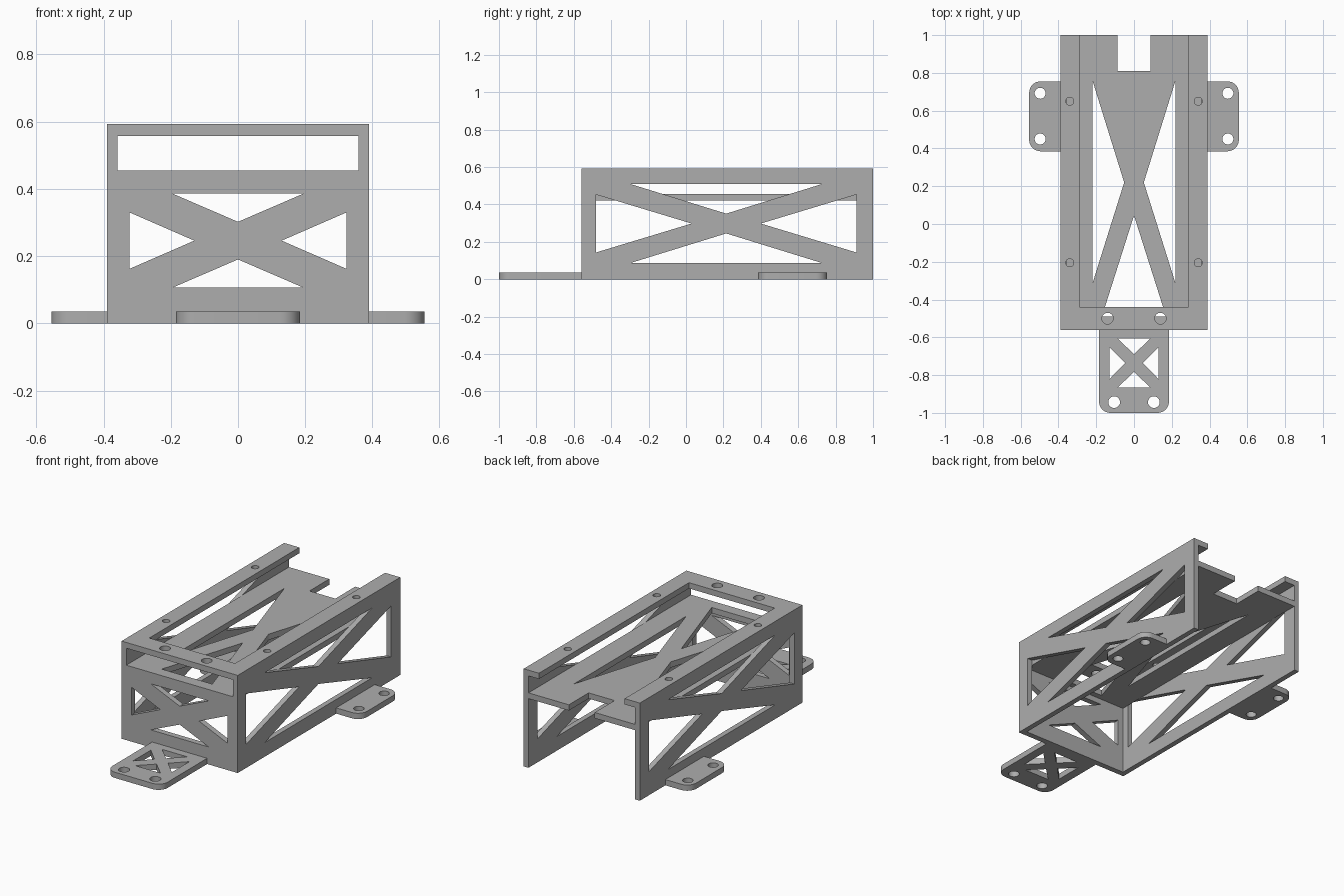
import bpy, bmesh, math
from mathutils import Matrix

if "Cube" in bpy.data.objects:
    bpy.data.objects.remove(bpy.data.objects["Cube"])

T = 0.035                      # sheet thickness
W, IN = 0.39, 0.358            # outer and inner half width
Y0, Y1 = -0.56, 1.0            # front and back ends
SHELF, TOP = 0.42, 0.558       # undersides of shelf and top rim

grey = bpy.data.materials.new("grey")
grey.diffuse_color = (0.42, 0.42, 0.42, 1)
grey.use_nodes = True
grey.node_tree.nodes["Principled BSDF"].inputs["Base Color"].default_value = grey.diffuse_color

# Map a flat profile (u, v) and its thickness direction into the scene
FRAMES = {
    "z": Matrix.Identity(4),
    "x": Matrix(((0, 0, 1, 0), (1, 0, 0, 0), (0, 1, 0, 0), (0, 0, 0, 1))),
    "y": Matrix(((1, 0, 0, 0), (0, 0, -1, 0), (0, 1, 0, 0), (0, 0, 0, 1))),
}


def plate(name, axis, lo, hi, outline, holes=()):
    """Cut a flat sheet with holes, lying between lo and hi along axis."""
    curve = bpy.data.curves.new(name + "_profile", "CURVE")
    curve.dimensions = "2D"
    curve.fill_mode = "BOTH"
    curve.extrude = (hi - lo) / 2
    for loop in [outline, *holes]:
        s = curve.splines.new("POLY")
        s.points.add(len(loop) - 1)
        for p, (u, v) in zip(s.points, loop):
            p.co = (u, v, 0, 1)
        s.use_cyclic_u = True
    helper = bpy.data.objects.new(name + "_profile", curve)
    bpy.context.collection.objects.link(helper)
    deps = bpy.context.evaluated_depsgraph_get()
    mesh = bpy.data.meshes.new_from_object(helper.evaluated_get(deps))
    bpy.data.objects.remove(helper)
    bpy.data.curves.remove(curve)

    mid = (lo + hi) / 2
    bm = bmesh.new()
    bm.from_mesh(mesh)
    bm.transform(FRAMES[axis] @ Matrix.Translation((0, 0, -mid if axis == "y" else mid)))
    bmesh.ops.remove_doubles(bm, verts=bm.verts, dist=1e-5)
    bmesh.ops.recalc_face_normals(bm, faces=bm.faces)
    bm.to_mesh(mesh)
    bm.free()
    mesh.name = name
    mesh.materials.clear()
    mesh.materials.append(grey)
    obj = bpy.data.objects.new(name, mesh)
    bpy.context.collection.objects.link(obj)
    bpy.ops.object.select_all(action="DESELECT")
    obj.select_set(True)
    bpy.context.view_layer.objects.active = obj
    bpy.ops.object.shade_smooth_by_angle(angle=math.radians(30))
    return obj


def rect(u0, v0, u1, v1):
    return [(u0, v0), (u1, v0), (u1, v1), (u0, v1)]


def arc(u, v, r, a0, a1, n):
    return [(u + r * math.cos(math.radians(a0 + (a1 - a0) * i / n)),
             v + r * math.sin(math.radians(a0 + (a1 - a0) * i / n))) for i in range(n + 1)]


def circle(u, v, r):
    return arc(u, v, r, 0, 360, 32)[:-1]


def truss(u, v, side_u, side_v, side_tip, end_u, end_v, end_tip):
    """Four triangles around (u, v) that leave an X-shaped brace."""
    tris = []
    for s in (-1, 1):
        tris.append([(u + s * side_u, v - side_v), (u + s * side_u, v + side_v), (u + s * side_tip, v)])
        tris.append([(u - end_u, v + s * end_v), (u + end_u, v + s * end_v), (u, v + s * end_tip)])
    return tris


def flip(points):
    return [(-u, v) for u, v in points]


# Side walls with cross braces
for side, lo, hi in (("left", -W, -IN), ("right", IN, W)):
    plate(side + "_wall", "x", lo, hi, rect(Y0, 0, Y1, TOP),
          truss(0.215, 0.298, 0.697, 0.155, 0.185, 0.515, 0.212, 0.053))

# Front wall with cross brace, below the shelf
plate("front_wall", "y", Y0, Y0 + T, rect(-IN, 0, IN, SHELF),
      truss(0, 0.246, 0.323, 0.084, 0.13, 0.195, 0.14, 0.056))

# Shelf with a cable notch at the back and three lightening cuts
side_cut = [(-0.22, 0.76), (-0.22, -0.315), (-0.052, 0.22)]
plate("shelf", "z", SHELF, SHELF + T,
      [(-IN, Y0), (IN, Y0), (IN, Y1), (0.087, Y1), (0.087, 0.81),
       (-0.087, 0.81), (-0.087, Y1), (-IN, Y1)],
      [side_cut, flip(side_cut), [(0, 0.045), (-0.17, -0.49), (0.17, -0.49)]])

# U-shaped top rim with screw holes
screw_holes = [circle(s * 0.14, -0.5, 0.03) for s in (-1, 1)]
screw_holes += [circle(s * 0.34, y, 0.021) for s in (-1, 1) for y in (-0.205, 0.65)]
plate("top_rim", "z", TOP, TOP + T,
      [(-W, Y0), (W, Y0), (W, Y1), (0.288, Y1), (0.288, -0.44),
       (-0.288, -0.44), (-0.288, Y1), (-W, Y1)], screw_holes)

# Side mounting tabs
R = 0.06
tab = ([(W, 0.385)] + arc(0.555 - R, 0.385 + R, R, -90, 0, 8)
       + arc(0.555 - R, 0.755 - R, R, 0, 90, 8) + [(W, 0.755)])
tab_holes = [circle(0.497, y, 0.029) for y in (0.45, 0.692)]
plate("right_tab", "z", 0, T, tab, tab_holes)
plate("left_tab", "z", 0, T, flip(tab), [flip(h) for h in tab_holes])

# Front mounting tab with its own small brace
plate("front_tab", "z", 0, T,
      [(0.185, Y0), (-0.185, Y0)] + arc(-0.185 + R, -1 + R, R, 180, 270, 8)
      + arc(0.185 - R, -1 + R, R, 270, 360, 8),
      truss(0, -0.736, 0.13, 0.085, 0.046, 0.085, 0.129, 0.046)
      + [circle(s * 0.105, -0.943, 0.031) for s in (-1, 1)])
